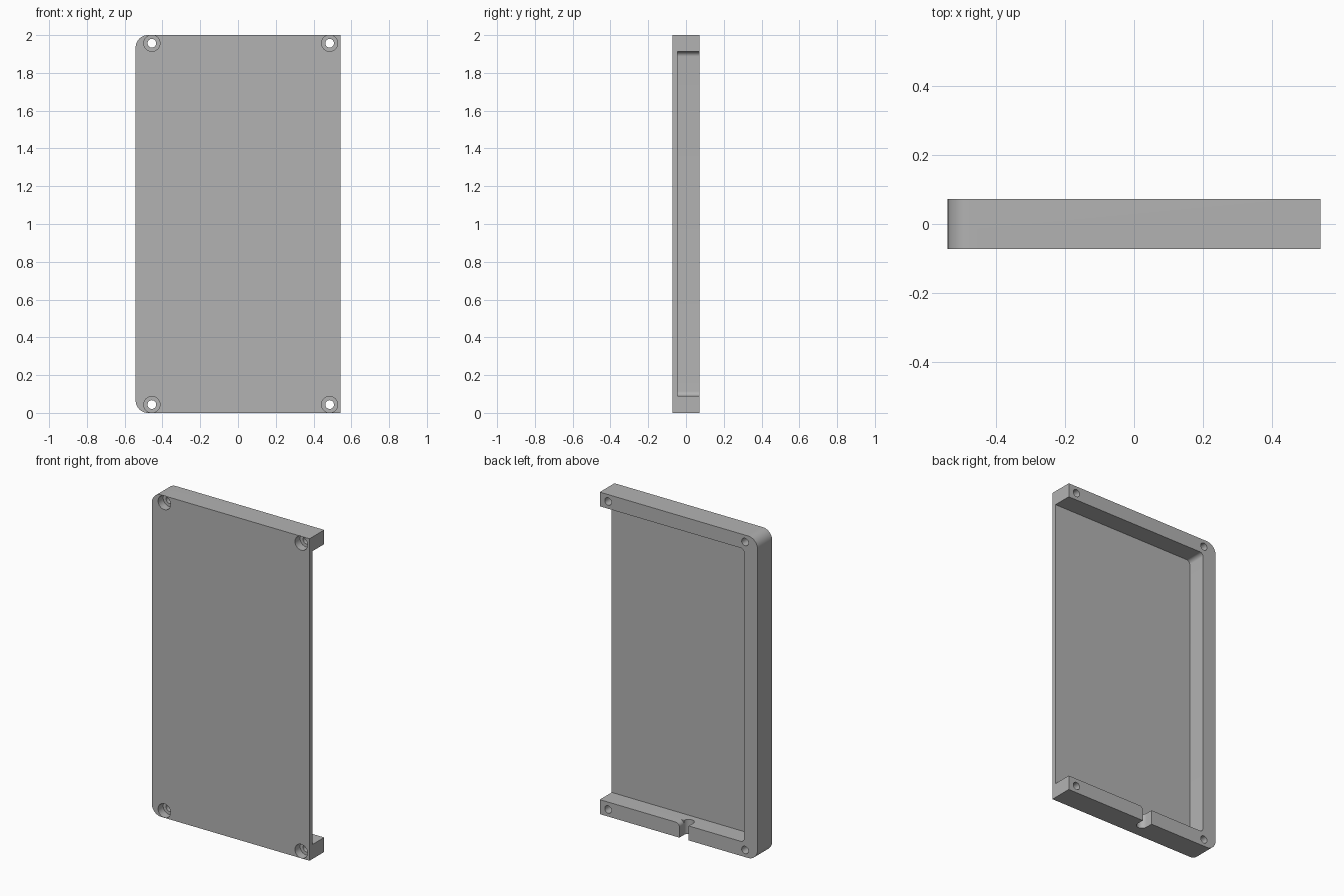
import bpy, bmesh, math
from mathutils import Vector

if "Cube" in bpy.data.objects:
    bpy.data.objects.remove(bpy.data.objects["Cube"])

W, D = 0.542, 0.072          # half width, half depth
FLOOR = -0.045               # inner face of the thin front panel

grey = bpy.data.materials.new("plain grey")
grey.diffuse_color = (0.45, 0.45, 0.45, 1)
grey.use_nodes = True
grey.node_tree.nodes["Principled BSDF"].inputs["Base Color"].default_value = grey.diffuse_color


def rounded(points, steps=10):
    """Outline from (x, z, radius) corners, each corner filleted."""
    out = []
    n = len(points)
    for i, (x, z, r) in enumerate(points):
        p = Vector((x, z))
        if r == 0:
            out.append(p)
            continue
        a = (Vector(points[i - 1][:2]) - p).normalized()
        b = (Vector(points[(i + 1) % n][:2]) - p).normalized()
        c = p + (a + b) * r
        for k in range(steps + 1):
            t = k / steps * math.pi / 2
            out.append(c - b * r * math.cos(t) - a * r * math.sin(t))
    return out


def circle(x, z, r, n=32):
    return [Vector((x + r * math.cos(2 * math.pi * k / n),
                    z + r * math.sin(2 * math.pi * k / n))) for k in range(n)]


def prism(name, outline, lo, hi, along_z=False):
    """Extrude an outline along y (or along z) between lo and hi."""
    bm = bmesh.new()
    put = (lambda p, d: (p.x, p.y, d)) if along_z else (lambda p, d: (p.x, d, p.y))
    face = bm.faces.new([bm.verts.new(put(p, lo)) for p in outline])
    ext = bmesh.ops.extrude_face_region(bm, geom=[face])
    move = (0, 0, hi - lo) if along_z else (0, hi - lo, 0)
    bmesh.ops.translate(bm, vec=move,
                        verts=[v for v in ext["geom"] if isinstance(v, bmesh.types.BMVert)])
    bmesh.ops.recalc_face_normals(bm, faces=bm.faces)
    mesh = bpy.data.meshes.new(name)
    bm.to_mesh(mesh)
    bm.free()
    obj = bpy.data.objects.new(name, mesh)
    bpy.context.collection.objects.link(obj)
    mesh.materials.append(grey)
    return obj


# Outer block, rounded on the left side only
tray = prism("tray", rounded([(-W, 0, 0.065), (W, 0, 0), (W, 2, 0), (-W, 2, 0.065)]), -D, D)

# Pocket open to the back and the right side
cutters = [prism("pocket_cutter", rounded(
    [(-0.45, 0.09, 0.025), (0.7, 0.09, 0), (0.7, 1.912, 0), (-0.45, 1.912, 0.025)]), FLOOR, 0.2)]

# Screw holes with wide recesses on the front
for x in (-0.456, 0.485):
    for z in (0.044, 1.957):
        cutters.append(prism("screw_hole_cutter", circle(x, z, 0.023), -0.2, 0.2))
        cutters.append(prism("screw_recess_cutter", circle(x, z, 0.043), -0.2, -0.022))

# Round-bottomed cable notch through the bottom bar
nx, nr, ny = -0.037, 0.032, 0.027
notch = [Vector((nx + nr * math.cos(t), ny - nr * math.sin(t)))
         for t in [math.pi * k / 16 for k in range(17)]]
notch += [Vector((nx - nr, 0.2)), Vector((nx + nr, 0.2))]
cutters.append(prism("cable_notch_cutter", notch, -0.1, 0.15, along_z=True))

# Rounded inner corner beside the notch
ex, er = nx + nr, 0.025
fillet = [Vector((ex - 0.01, 0.10)), Vector((ex - 0.01, 0.09 - er)), Vector((ex, 0.09 - er))]
fillet += [Vector((ex + er - er * math.cos(t), 0.09 - er + er * math.sin(t)))
           for t in [math.pi / 2 * k / 8 for k in range(1, 9)]]
fillet += [Vector((ex + er, 0.10))]
cutters.append(prism("notch_corner_cutter", fillet, ny, 0.2))

for c in cutters:
    mod = tray.modifiers.new(c.name, "BOOLEAN")
    mod.operation, mod.solver, mod.object = "DIFFERENCE", "EXACT", c

# Apply the cuts, then remove the cutters
bpy.context.view_layer.objects.active = tray
tray.select_set(True)
for mod in list(tray.modifiers):
    bpy.ops.object.modifier_apply(modifier=mod.name)
for c in cutters:
    bpy.data.objects.remove(c)
bpy.ops.object.shade_smooth_by_angle(angle=math.radians(30))
